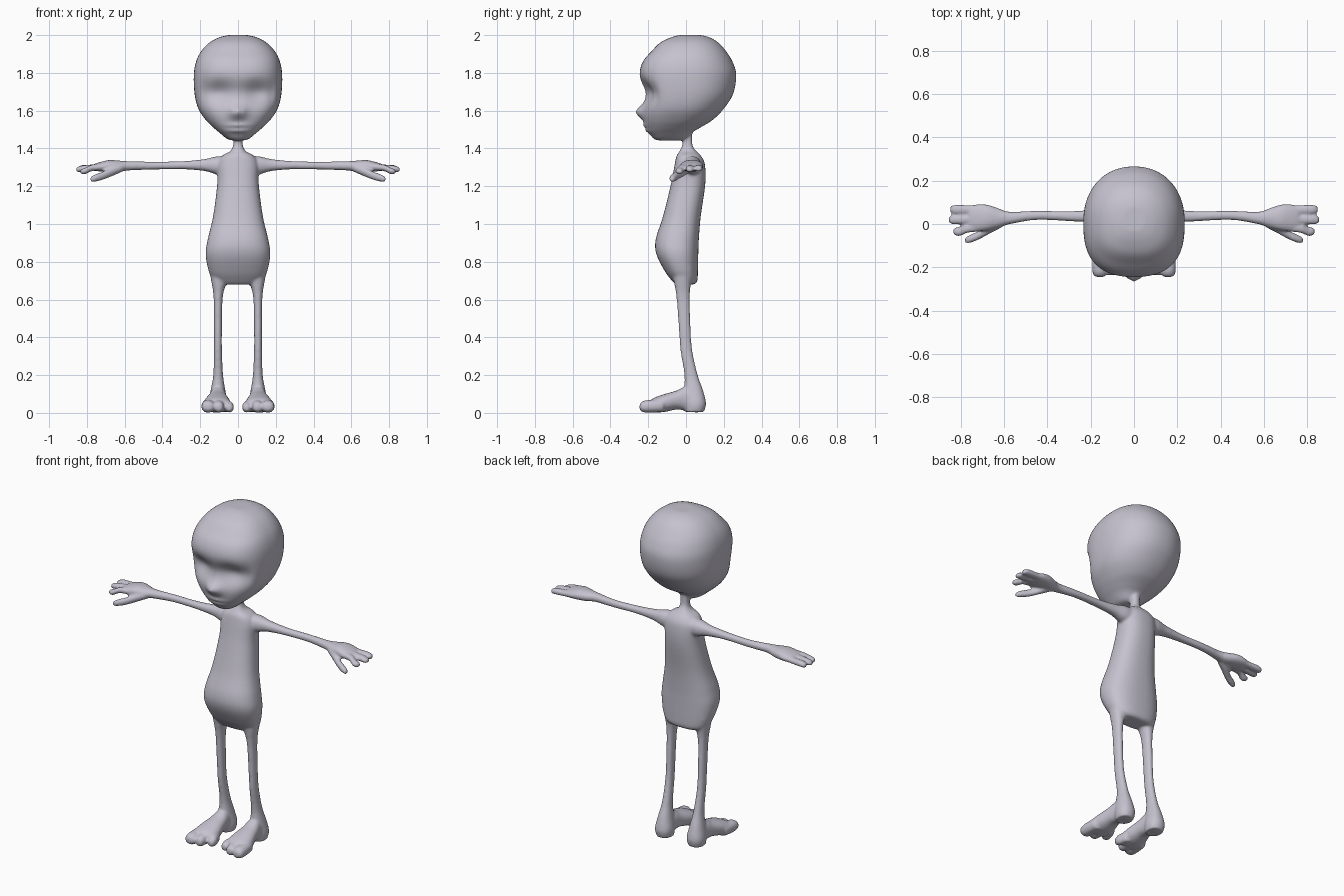
import bpy, bmesh, math
from mathutils import Vector

skin = bpy.data.materials.new("pale_lavender_grey")
skin.diffuse_color = (0.56, 0.54, 0.62, 1)
bm = bmesh.new()


def smooth_rows(rows, steps):
    """Catmull-Rom interpolation of the section table."""
    out = []
    for i in range(len(rows) - 1):
        p0, p1, p2, p3 = (rows[min(max(i + k, 0), len(rows) - 1)] for k in (-1, 0, 1, 2))
        for s in range(steps):
            t = s / steps
            out.append([0.5 * (2 * b + (c - a) * t + (2 * a - 5 * b + 4 * c - d) * t * t
                               + (3 * b - a - 3 * c + d) * t ** 3)
                        for a, b, c, d in zip(p0, p1, p2, p3)])
    out.append(list(rows[-1]))
    return out


def power(v, n):
    return math.copysign(abs(v) ** (2 / n), v)


def loft(axis, rows, n=2.2, front=None, steps=4, seg=24, mirror=False, deform=None):
    """Rows are (position on axis, centre 1, centre 2, half width 1, half width 2)."""
    for side in ((1, -1) if mirror else (1,)):
        rings = []
        for t, c1, c2, a, b in smooth_rows(rows, steps):
            ring = []
            for k in range(seg):
                w = 2 * math.pi * k / seg
                e = front if front and math.sin(w) < 0 else n
                u, v = c1 + a * power(math.cos(w), e), c2 + b * power(math.sin(w), e)
                p = Vector({'x': (t, u, v), 'y': (u, t, v), 'z': (u, v, t)}[axis])
                if deform:
                    p.y += deform(p)
                p.x *= side
                ring.append(bm.verts.new(p))
            rings.append(ring)
        for r, q in zip(rings, rings[1:]):
            for k in range(seg):
                j = (k + 1) % seg
                bm.faces.new((r[k], r[j], q[j], q[k]))
        bm.faces.new(rings[0])
        bm.faces.new(rings[-1])


def upright(rows):
    """Turn (z, half width, front y, back y) into loft rows."""
    return [(z, 0, (f + b) / 2, w, (b - f) / 2) for z, w, f, b in rows]


def bell(v, w):
    return math.exp(-(v / w) ** 2)


def face_shape(p):
    """Eye hollow under the brow, nose, and lips on the front of the head."""
    if p.y > -0.08:
        return 0
    x, z = p.x, p.z
    hollow = bell(z - 1.695, 0.065 if z < 1.695 else 0.06)
    d = hollow * (0.022 + 0.026 * bell(abs(x) - 0.1, 0.06)) * (1 if abs(x) < 0.17 else bell(abs(x) - 0.17, 0.03))
    d -= 0.042 * bell(x, 0.045) * bell(z - 1.593, 0.035)
    lips = bell(x, 0.06)
    d -= 0.012 * lips * (bell(z - 1.522, 0.011) + bell(z - 1.494, 0.011))
    return d * min(1, (-0.08 - p.y) / 0.08)


# Head
loft('z', upright([(1.443, .035, -.15, -.02), (1.452, .06, -.172, .005), (1.485, .10, -.198, .035),
                   (1.51, .13, -.21, .075), (1.55, .17, -.222, .14), (1.61, .21, -.23, .20),
                   (1.69, .23, -.237, .25), (1.79, .234, -.247, .266), (1.86, .222, -.228, .246),
                   (1.915, .195, -.182, .212), (1.96, .152, -.137, .172), (1.988, .10, -.08, .125),
                   (2.0, .05, -.035, .08)]), n=2.15, front=2.6, steps=6, seg=72, deform=face_shape)

# Neck and torso
loft('z', upright([(1.53, .024, -.015, .035), (1.47, .024, -.018, .033), (1.415, .026, -.02, .035),
                   (1.385, .042, -.035, .055), (1.36, .085, -.05, .08), (1.315, .108, -.06, .10),
                   (1.21, .11, -.08, .102), (1.04, .132, -.122, .078), (.92, .16, -.16, .068),
                   (.84, .171, -.157, .065), (.75, .155, -.112, .063), (.70, .13, -.075, .06),
                   (.68, .105, -.055, .045)]), n=2.4, steps=5, seg=40)

# Arms
loft('x', [(.03, .03, 1.305, .05, .05), (.11, .034, 1.31, .045, .048), (.18, .036, 1.312, .031, .031),
           (.30, .036, 1.311, .023, .021), (.45, .040, 1.309, .021, .021), (.57, .028, 1.308, .028, .024),
           (.63, .028, 1.306, .042, .03)], mirror=True)
# Palms
loft('x', [(.58, .026, 1.307, .028, .023), (.63, .028, 1.306, .046, .029), (.68, .030, 1.308, .060, .031),
           (.73, .028, 1.303, .063, .025), (.76, .026, 1.300, .055, .018)], mirror=True)
# Fingers
for y0, y1, tip, z1 in ((.066, .067, .85, 1.292), (.022, .020, .857, 1.288), (-.014, -.034, .835, 1.278)):
    loft('x', [(.70, y0, 1.303, .020, .018), (.77, y0 * .7 + y1 * .3, 1.298, .021, .017),
               (tip - .03, y1, z1 + .004, .022, .017), (tip - .006, y1, z1, .017, .013),
               (tip, y1, z1, .007, .006)], mirror=True)
# Thumbs
loft('x', [(.61, .01, 1.300, .025, .022), (.66, -.015, 1.280, .026, .024), (.71, -.048, 1.258, .020, .022),
           (.75, -.066, 1.245, .019, .02), (.775, -.074, 1.238, .015, .014), (.783, -.076, 1.236, .006, .006)],
     mirror=True)

# Legs
loft('z', [(.76, .092, -.015, .062, .06), (.69, .100, -.018, .040, .045), (.61, .105, -.015, .024, .035),
           (.45, .106, -.007, .021, .031), (.33, .106, .002, .021, .031), (.20, .105, .027, .026, .035),
           (.12, .106, .040, .039, .050), (.05, .106, .050, .052, .056), (.005, .106, .045, .045, .05)],
     mirror=True)
# Feet
loft('y', [(.06, .106, .06, .04, .06), (0, .106, .075, .044, .064), (-.05, .108, .068, .053, .050),
           (-.11, .110, .053, .068, .048), (-.165, .112, .042, .074, .040), (-.185, .114, .040, .06, .03)],
     mirror=True)
# Toes
for x0, x1, tip, w, h in ((.06, .046, -.205, .024, .030), (.105, .103, -.237, .028, .033),
                          (.152, .158, -.245, .035, .034)):
    loft('y', [(-.12, x0, h + .004, w, h), (-.17, x1, h + .002, w, h), (tip + .03, x1, h, w, h * .95),
               (tip + .007, x1, h * .95, w * .8, h * .7), (tip, x1, h * .9, w * .4, h * .35)], mirror=True)

bmesh.ops.recalc_face_normals(bm, faces=bm.faces[:])
mesh = bpy.data.meshes.new("figure_body")
bm.to_mesh(mesh)
bm.free()
mesh.materials.append(skin)
body = bpy.data.objects.new("figure_body", mesh)
bpy.context.collection.objects.link(body)

# Fuse all parts into one smooth skin
fuse = body.modifiers.new("fuse", 'REMESH')
fuse.mode = 'VOXEL'
fuse.voxel_size = 0.007
fuse.use_smooth_shade = True
soft = body.modifiers.new("soften", 'SMOOTH')
soft.factor = 0.5
soft.iterations = 5
